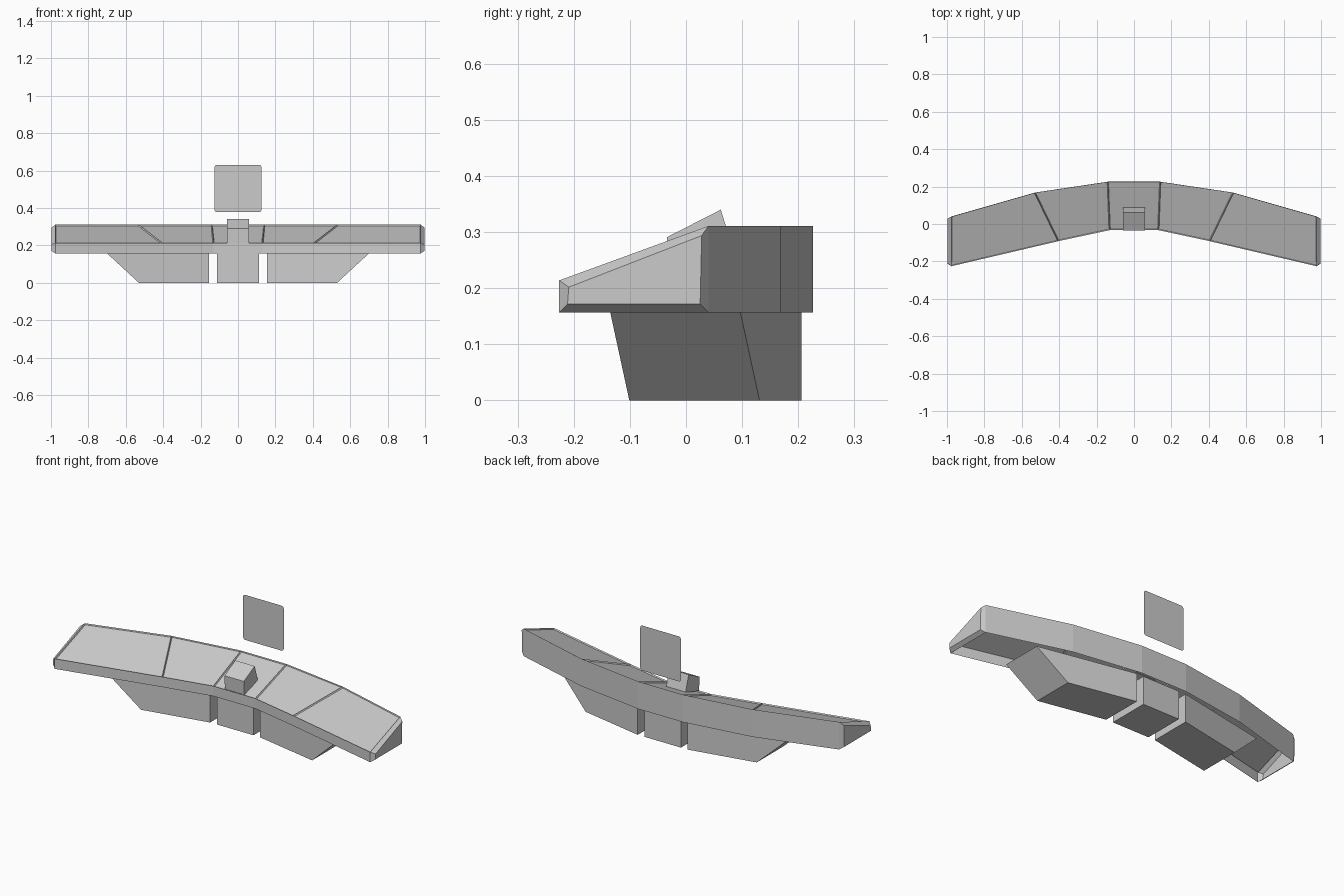
import bpy, bmesh, math

if "Cube" in bpy.data.objects:
    bpy.data.objects.remove(bpy.data.objects["Cube"])


def finish(name, bm):
    mesh = bpy.data.meshes.new(name)
    bm.to_mesh(mesh)
    bm.free()
    obj = bpy.data.objects.new(name, mesh)
    bpy.context.collection.objects.link(obj)
    return obj


def loft(name, a, b):
    """Closed solid between two matching loops."""
    bm = bmesh.new()
    va = [bm.verts.new(p) for p in a]
    vb = [bm.verts.new(p) for p in b]
    n = len(a)
    bm.faces.new(va)
    bm.faces.new(vb)
    for i in range(n):
        j = (i + 1) % n
        bm.faces.new((va[i], va[j], vb[j], vb[i]))
    bmesh.ops.recalc_face_normals(bm, faces=bm.faces)
    return finish(name, bm)


# Curved desk shell, open underneath: front and back (x, y) at each seam
Z_LOW, Z_LIP, Z_TOP = 0.157, 0.214, 0.311
half = [((0.13, -0.033), (0.14, 0.226)),
        ((0.405, -0.092), (0.53, 0.168)),
        ((0.977, -0.226), (0.977, 0.04))]
stations = [((-f[0], f[1]), (-b[0], b[1])) for f, b in reversed(half)] + half
bm = bmesh.new()
rings = [[bm.verts.new((*f, Z_LOW)), bm.verts.new((*f, Z_LIP)),
          bm.verts.new((*b, Z_TOP)), bm.verts.new((*b, Z_LOW))]
         for f, b in stations]
tops = []
for p, q in zip(rings, rings[1:]):
    for k in range(3):
        face = bm.faces.new((p[k], q[k], q[k + 1], p[k + 1]))
        if k == 1:
            tops.append(face)
ends = [bm.faces.new(rings[0]), bm.faces.new(rings[-1][::-1])]
# Recessed top panels with a thin rim
bmesh.ops.inset_individual(bm, faces=tops, thickness=0.013)
bmesh.ops.inset_individual(bm, faces=tops, thickness=0.005, depth=-0.007)
# Chamfered end caps
bm.normal_update()
for f, s in zip(ends, (-1, 1)):
    if f.normal.x * s < 0:
        f.normal_flip()
bmesh.ops.inset_individual(bm, faces=ends, thickness=0.021, depth=0.021)
finish("desk_shell", bm)

# Pedestals: two slanted side ones and a centre block
for side, s in (("right", 1), ("left", -1)):
    def loop(x_out, z):
        def edge(x, y):
            return (s * x, y - 0.2 * (x - 0.155), z)
        return [edge(0.155, -0.026), edge(x_out, -0.026),
                edge(x_out, 0.206), edge(0.155, 0.206)]
    loft("pedestal_" + side, loop(0.53, 0), loop(0.70, Z_LOW))

rect = [(-0.113, -0.025), (0.113, -0.025), (0.113, 0.206), (-0.113, 0.206)]
loft("pedestal_centre", [(x, y, 0) for x, y in rect],
     [(x, y, Z_LOW) for x, y in rect])

# Tilted control box on the middle panel
prof = [(-0.03, 0.214), (-0.034, 0.291), (0.062, 0.34), (0.09, 0.25)]
loft("control_box", [(-0.06, y, z) for y, z in prof],
     [(0.06, y, z) for y, z in prof])

# Floating flat screen with rounded corners
bm = bmesh.new()
verts = []
R, H, CZ = 0.014, 0.126, 0.504
for c, (sx, sz) in enumerate(((1, 1), (-1, 1), (-1, -1), (1, -1))):
    for k in range(5):
        a = math.pi / 2 * (c + k / 4)
        verts.append(bm.verts.new((sx * (H - R) + R * math.cos(a), 0.225,
                                   CZ + sz * (H - R) + R * math.sin(a))))
bm.faces.new(verts)
finish("floating_screen", bm)
